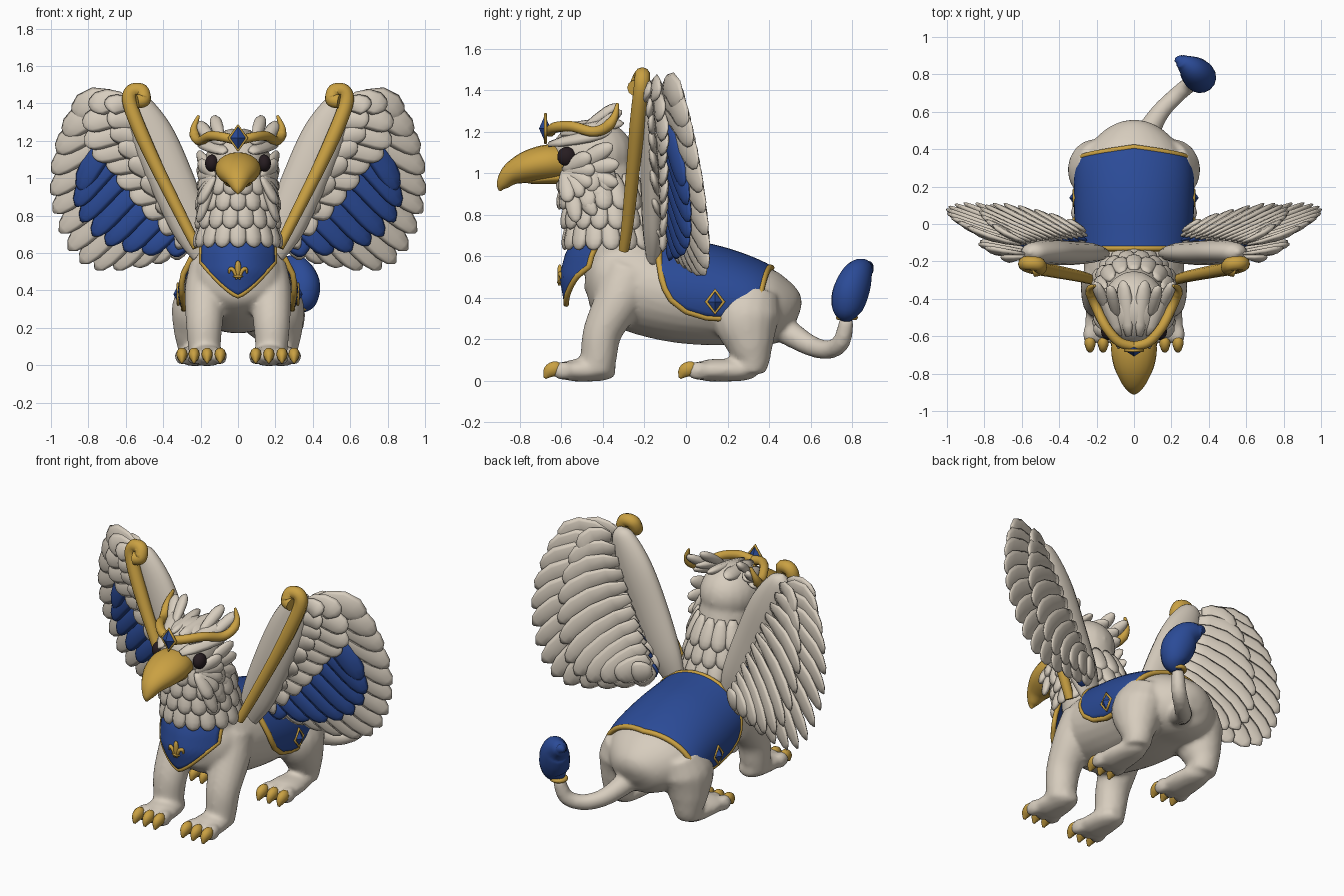
import bpy, bmesh, math
from mathutils import Vector, Matrix

if "Cube" in bpy.data.objects:
    bpy.data.objects.remove(bpy.data.objects["Cube"])

def material(name, rgb):
    m = bpy.data.materials.new(name)
    m.use_nodes = True
    m.diffuse_color = (*rgb, 1)
    for node in m.node_tree.nodes:
        if node.type == 'BSDF_PRINCIPLED':
            node.inputs["Base Color"].default_value = (*rgb, 1)
    return m

CREAM = material("cream", (.68, .61, .515))
GOLD = material("gold", (.59, .355, .055))
BLUE = material("royal blue", (.024, .07, .31))
DARK = material("dark eye", (.02, .012, .015))

def spline(rows, n=6):
    """Smooth curve through rows of any width."""
    out = []
    for i in range(len(rows) - 1):
        p, a, b, q = rows[max(i - 1, 0)], rows[i], rows[i + 1], rows[min(i + 2, len(rows) - 1)]
        for k in range(n):
            t = k / n
            out.append(tuple(.5 * (2*y + (z - x)*t + (2*x - 5*y + 4*z - w)*t*t + (3*y - x - 3*z + w)*t**3)
                             for x, y, z, w in zip(p, a, b, q)))
    return out + [tuple(rows[-1])]

def sweep(bm, rows, up=(0, 0, 1), sides=16):
    """Elliptical tube; each row is x, y, z, side radius, up radius."""
    up, rings = Vector(up), []
    pts = [Vector(r[:3]) for r in rows]
    for i, r in enumerate(rows):
        t = (pts[min(i + 1, len(pts) - 1)] - pts[max(i - 1, 0)]).normalized()
        side = up.cross(t).normalized()
        nor = t.cross(side)
        rings.append([bm.verts.new(pts[i] + side * r[3] * math.cos(a) + nor * r[4] * math.sin(a))
                      for a in (math.tau * k / sides for k in range(sides))])
    for a, b in zip(rings, rings[1:]):
        for k in range(sides):
            bm.faces.new((a[k], a[k - 1], b[k - 1], b[k]))
    bm.faces.new(rings[0])
    bm.faces.new(rings[-1][::-1])

def leaf(bm, root, tip, width, thick, up, bow=(0, 0, 0)):
    """One rounded feather, arched along bow."""
    root, tip, bow = Vector(root), Vector(tip), Vector(bow)
    shape = ((0, .4), (.2, .75), (.45, .95), (.7, 1), (.85, .85), (.95, .55), (1, .12))
    sweep(bm, [(*(root.lerp(tip, s) + bow * 4 * s * (1 - s)), width * w, thick * w) for s, w in shape], up, 8)

def ball(bm, centre, radii, u=20, v=14):
    bmesh.ops.create_uvsphere(bm, u_segments=u, v_segments=v, radius=1,
                              matrix=Matrix.Translation(centre) @ Matrix.Diagonal((*radii, 1)))

def finish(name, bm, mat, mirror=False, smooth=True):
    bmesh.ops.recalc_face_normals(bm, faces=bm.faces)
    me = bpy.data.meshes.new(name)
    bm.to_mesh(me)
    bm.free()
    me.materials.append(mat)
    me.polygons.foreach_set("use_smooth", [smooth] * len(me.polygons))
    ob = bpy.data.objects.new(name, me)
    bpy.context.collection.objects.link(ob)
    if mirror:
        ob.modifiers.new("mirror", 'MIRROR').use_mirror_merge = False
    return ob

def rod(name, pts, r, cyclic=False, mirror=False, taper=None):
    """Round gold bar along points."""
    cu = bpy.data.curves.new(name, 'CURVE')
    cu.dimensions, cu.bevel_depth, cu.bevel_resolution, cu.use_fill_caps = '3D', r, 3, True
    sp = cu.splines.new('POLY')
    sp.points.add(len(pts) - 1)
    for i, p in enumerate(pts):
        sp.points[i].co = (*p, 1)
        sp.points[i].radius = taper(i / (len(pts) - 1)) if taper else 1
    sp.use_cyclic_u = cyclic
    cu.materials.append(GOLD)
    ob = bpy.data.objects.new(name, cu)
    bpy.context.collection.objects.link(ob)
    if mirror:
        ob.modifiers.new("mirror", 'MIRROR').use_mirror_merge = False

def sheet(name, grid, mat, thick):
    bm = bmesh.new()
    vs = [[bm.verts.new(p) for p in row] for row in grid]
    for a, b in zip(vs, vs[1:]):
        for k in range(len(a) - 1):
            bm.faces.new((a[k], a[k + 1], b[k + 1], b[k]))
    mod = finish(name, bm, mat).modifiers.new("thickness", 'SOLIDIFY')
    mod.thickness, mod.offset = thick, 0

def lerp_table(table, x):
    for a, b in zip(table, table[1:]):
        if x <= b[0]:
            t = max(0, (x - a[0]) / (b[0] - a[0]))
            return [p + (q - p) * t for p, q in zip(a, b)]
    return list(table[-1])

# Body: trunk, neck, head, legs and tail fused into one skin
trunk = spline([(-.48, .53, .09, .09), (-.42, .52, .2, .165), (-.3, .48, .255, .22), (-.1, .43, .28, .235),
                (.1, .4, .29, .23), (.3, .37, .285, .2), (.42, .34, .235, .175), (.51, .32, .14, .12),
                (.54, .31, .04, .04)])
body = bmesh.new()
sweep(body, [(0, y, z, a, b) for y, z, a, b in trunk], sides=28)
sweep(body, spline([(0, -.33, .55, .19, .18), (0, -.36, .75, .18, .18), (0, -.42, 1, .16, .17)]), (0, 1, 0), 24)
ball(body, (0, -.45, 1.09), (.175, .2, .17))
front_leg = [(.17, -.26, .54, .09, .12), (.175, -.32, .4, .11, .115), (.18, -.4, .24, .1, .095),
             (.18, -.42, .12, .09, .088), (.175, -.43, .04, .085, .08)]
hind_leg = [(.19, .32, .44, .1, .13), (.215, .29, .31, .138, .165), (.235, .31, .17, .11, .115),
            (.24, .32, .1, .085, .085), (.235, .31, .05, .08, .07)]
claws = bmesh.new()
for leg, x, heel, toe in ((front_leg, .165, -.36, -.63), (hind_leg, .23, .32, .02)):
    for s in (1, -1):
        sweep(body, spline([(s * r[0], *r[1:]) for r in leg]), (0, 1, 0))
        sweep(body, spline([(s * x, heel + .02, .05, .04, .03), (s * x, heel - .04, .05, .08, .05),
                            (s * x, toe + .1, .05, .1, .055), (s * x, toe + .03, .045, .085, .035)]))
        for k in (-1, 0, 1):
            ball(body, (s * x + k * .07, toe + .04, .048), (.038, .06, .046))
    for k in (-1, 0, 1):
        c = x + k * .07
        sweep(claws, spline([(c, toe + .03, .06, .02, .022), (c, toe, .06, .03, .036),
                             (c, toe - .03, .042, .024, .033), (c, toe - .05, .012, .006, .007)], 3), sides=10)
finish("claws", claws, GOLD, mirror=True)
sweep(body, spline([(.04, .42, .28, .07, .07), (.09, .52, .215, .06, .06), (.15, .61, .165, .05, .05),
                    (.23, .69, .15, .046, .046), (.3, .75, .19, .044, .044), (.33, .775, .3, .036, .036)]),
      (-1, .6, .3))
skin = finish("body", body, CREAM)
remesh = skin.modifiers.new("fuse", 'REMESH')
remesh.mode, remesh.voxel_size, remesh.use_smooth_shade = 'VOXEL', .014, True
skin.modifiers.new("soften", 'SMOOTH').iterations = 7

# Tail tuft and its ring
bm = bmesh.new()
sweep(bm, spline([(.33, .77, .3, .035, .035), (.35, .775, .35, .075, .075), (.345, .795, .43, .085, .095),
                  (.31, .83, .51, .07, .08), (.25, .87, .545, .035, .04), (.22, .88, .545, .01, .01)]), (-1, .6, .3))
finish("tail_tuft", bm, BLUE)
rod("tail_ring", [(.33 + .04 * math.cos(a), .775 + .04 * math.sin(a), .305)
                  for a in (math.tau * k / 16 for k in range(16))], .013, cyclic=True)

# Saddle cloth following the trunk, with gold edging
hem = [(-.13, .58), (-.11, .46), (-.07, .39), (0, .335), (.1, .305), (.2, .3), (.3, .33), (.37, .41)]
grid = []
for i in range(33):
    y = -.13 + .48 * i / 32
    _, zc, hw, hh = lerp_table(trunk, y)
    hw, hh = hw * 1.03 + .012, hh * 1.03 + .012
    limit = math.acos((lerp_table(hem, y)[1] - zc) / hh)
    grid.append([(hw * math.sin(limit * k / 16), y + .06 * (1 - abs(k) / 16) * i / 32,
                  zc + hh * math.cos(limit * k / 16) - .025 * (1 - abs(k) / 16) * (i / 32) ** 4)
                 for k in range(-16, 17)])
sheet("saddle_cloth", grid, BLUE, .02)
edge = grid[0] + [r[-1] for r in grid[1:-1]] + grid[-1][::-1] + [r[0] for r in grid[-2:0:-1]]
rod("saddle_trim", edge, .016, cyclic=True)
bm = bmesh.new()
ball(bm, (.318, .14, .38), (.028, .04, .052), 4, 2)
finish("saddle_gem", bm, BLUE, True, False)
rod("saddle_gem_frame", [(.32, .14, .435), (.32, .182, .38), (.32, .14, .325), (.32, .098, .38)],
    .008, cyclic=True, mirror=True)

# Chest shield with gold edging and a three leaf ornament
depth = [(.36, -.575), (.5, -.6), (.6, -.575), (.72, -.52)]
grid = []
for i in range(13):
    row = []
    for k in range(-10, 11):
        u = k / 10
        low = .37 + .18 * abs(u) ** 1.3
        z = low + (.72 - low) * i / 12
        row.append((.195 * u, lerp_table(depth, z)[1] + .12 * u * u, z))
    grid.append(row)
sheet("chest_shield", grid, BLUE, .02)
rod("chest_trim", [r[0] for r in grid[::-1]] + grid[0][1:-1] + [r[-1] for r in grid], .014)
bm = bmesh.new()
leaf(bm, (0, -.608, .46), (0, -.608, .56), .016, .012, (0, -1, 0))
for s in (1, -1):
    sweep(bm, spline([(s * .006, -.608, .46, .006, .008), (s * .022, -.61, .505, .01, .01),
                      (s * .042, -.605, .515, .01, .01), (s * .048, -.602, .49, .004, .004)], 4), (0, -1, 0), 8)
ball(bm, (0, -.608, .475), (.028, .014, .008), 12, 8)
finish("chest_ornament", bm, GOLD)

# Wings: arm, gold leading edge and layered feathers
def wing_y(x, z):
    return -.155 + .22 * (x - .3) - .18 * (z - 1.2)

def feathers(name, mat, tips, n, top, width, dy, bow):
    """Fan of feathers rooted along the arm, their tips along a curve."""
    bm, path = bmesh.new(), spline(tips, 10)
    for i in range(n):
        t = i / (n - 1)
        x, z = path[round(t * (len(path) - 1))]
        root = Vector((.26, 0, .68)).lerp(Vector((top[0], 0, top[1])), t)
        root.y = wing_y(root.x, root.z) + dy * .5
        arch = Vector((.6, 0, .8)) * bow * t
        leaf(bm, root, (x, wing_y(x, z) + dy, z), width, .02, (.45, -1, .1), arch)
    finish(name, bm, mat, mirror=True)

outline = [(.38, .61), (.5, .55), (.62, .52), (.75, .51), (.86, .56), (.93, .66), (.98, .79), (1, .93),
           (.985, 1.07), (.94, 1.2), (.86, 1.31)]
feathers("flight_feathers", CREAM, outline, 14, (.61, 1.4), .077, .025, .07)
feathers("rear_coverts", CREAM, [(.3 + (x - .3) * .74, .76 + (z - .72) * .9) for x, z in outline], 12,
         (.58, 1.4), .07, .065, .05)
feathers("blue_feathers", BLUE, [(.38, .62), (.52, .605), (.64, .62), (.74, .665), (.82, .74), (.865, .84),
                                 (.845, .93)], 8, (.58, 1.24), .068, -.025, .05)
feathers("front_coverts", CREAM, [(.34, .69), (.45, .77), (.55, .87), (.64, .97), (.71, 1.07), (.8, 1.14),
                                  (.83, 1.25), (.78, 1.36)], 10, (.58, 1.4), .068, -.06, .04)
feathers("short_coverts", CREAM, [(.33, .76), (.5, .98), (.61, 1.14), (.69, 1.26), (.7, 1.37)], 8,
         (.57, 1.39), .055, -.09, .02)
bm = bmesh.new()
sweep(bm, spline([(.18, -.16, .58, .06, .03), (.25, -.155, .74, .105, .055), (.36, -.155, 1, .12, .065),
                  (.46, -.15, 1.23, .115, .065), (.54, -.15, 1.4, .07, .05), (.56, -.15, 1.45, .01, .01)]), (0, -1, 0))
finish("wing_arm", bm, CREAM, True)
rod("wing_leading_edge", spline([(.22, -.3, .63), (.29, -.28, .77), (.44, -.25, 1.07), (.535, -.23, 1.28),
                                 (.58, -.215, 1.41), (.565, -.21, 1.465), (.515, -.215, 1.465), (.505, -.235, 1.42),
                                 (.54, -.245, 1.41)]), .039, mirror=True, taper=lambda t: .65 + .35 * min(1, t * 3))

# Neck feathers in overlapping rings, the top ring leaving the back of the head bare
bm = bmesh.new()
for i, (z, cy, r) in enumerate([(.63, -.355, .225), (.73, -.37, .22), (.825, -.39, .215), (.91, -.41, .2)]):
    for k in range(16):
        a = math.tau * (k + .5 * (i % 2)) / 16
        d = Vector((math.sin(a), -math.cos(a), 0))
        if i < 3 or d.y < .3:
            leaf(bm, Vector((0, cy - .02, z + .17)) + d * (r - .05), Vector((0, cy, z)) + d * (r + .005),
                 .048, .024, d)
finish("neck_feathers", bm, CREAM)

# Cheek, brow and crest feathers
bm = bmesh.new()
for length, y, x, n in ((.25, -.57, .215, 6), (.15, -.59, .21, 5)):
    for k in range(n):
        a = math.radians(-80 + 110 * k / (n - 1))
        leaf(bm, (.125, y, 1.01), (x, y + length * math.cos(a), 1.01 + length * math.sin(a)), .042, .024, (1, -.3, 0))
for root, tip, w in (((.07, -.66, 1.14), (.2, -.36, 1.2), .05), ((.08, -.6, 1.19), (.17, -.34, 1.24), .045),
                     ((.03, -.6, 1.22), (.06, -.3, 1.24), .045), ((.09, -.5, 1.21), (.13, -.33, 1.33), .035),
                     ((.13, -.48, 1.18), (.21, -.31, 1.3), .035)):
    leaf(bm, root, tip, w, .026, (.5, -.2, 1))
finish("head_feathers", bm, CREAM, True)

# Eyes and beak
bm = bmesh.new()
ball(bm, (.14, -.575, 1.08), (.036, .045, .046))
finish("eyes", bm, DARK, True)
bm = bmesh.new()
sweep(bm, spline([(0, -.56, 1.05, .1, .08), (0, -.66, 1.05, .122, .088), (0, -.76, 1.03, .108, .078),
                  (0, -.84, .995, .07, .055), (0, -.885, .945, .032, .03), (0, -.897, .915, .005, .005)]), sides=20)
sweep(bm, spline([(0, -.56, .985, .08, .04), (0, -.66, .975, .07, .028), (0, -.75, .965, .04, .016),
                  (0, -.78, .965, .005, .004)]))
finish("beak", bm, GOLD)

# Crown with horned ends and a gem
rod("crown", spline([(0, -.655, 1.2), (.08, -.63, 1.22), (.15, -.55, 1.225), (.2, -.45, 1.2),
                     (.228, -.385, 1.22), (.235, -.345, 1.27), (.21, -.33, 1.335)]), .026, mirror=True,
    taper=lambda t: 1 if t < .7 else 1.1 - 2.8 * (t - .7))
bm = bmesh.new()
ball(bm, (0, -.68, 1.215), (.044, .028, .064), 4, 2)
finish("crown_gem", bm, BLUE, smooth=False)
rod("crown_gem_frame", [(0, -.677, 1.282), (.047, -.677, 1.215), (0, -.677, 1.148), (-.047, -.677, 1.215)],
    .008, cyclic=True)
